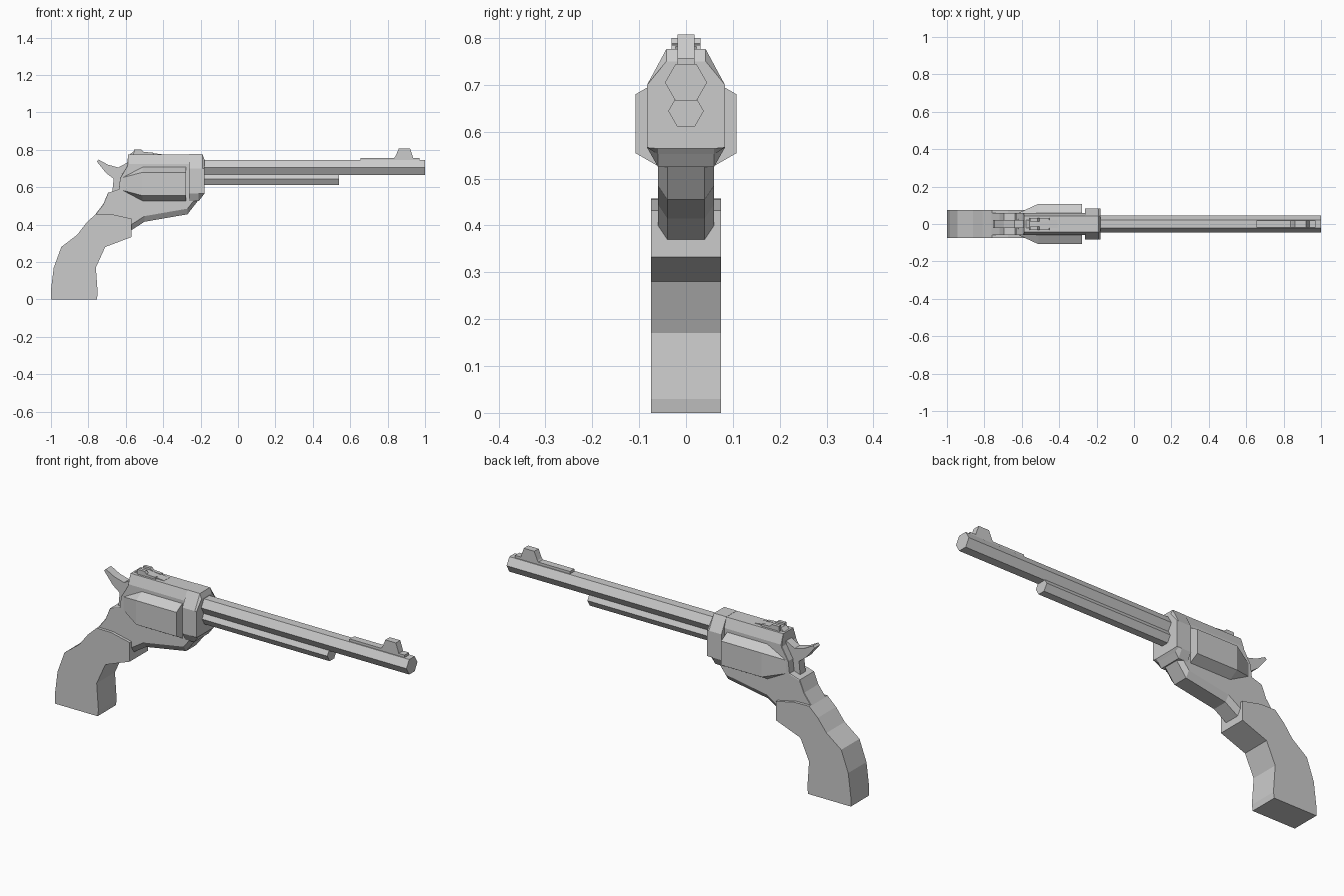
import bpy, bmesh, math

if "Cube" in bpy.data.objects:
    bpy.data.objects.remove(bpy.data.objects["Cube"])


def finish(bm, name):
    bmesh.ops.recalc_face_normals(bm, faces=bm.faces)
    mesh = bpy.data.meshes.new(name)
    bm.to_mesh(mesh)
    bm.free()
    ob = bpy.data.objects.new(name, mesh)
    bpy.context.collection.objects.link(ob)
    return ob


def loft(name, rings):
    """Bridge equal-length rings of 3D points and cap both ends."""
    bm = bmesh.new()
    loops = [[bm.verts.new(p) for p in r] for r in rings]
    n = len(loops[0])
    for a, b in zip(loops, loops[1:]):
        for i in range(n):
            j = (i + 1) % n
            bm.faces.new((a[i], a[j], b[j], b[i]))
    bm.faces.new(loops[0])
    bm.faces.new(loops[-1])
    return finish(bm, name)


def plate(name, outline, y0, y1):
    """Extrude an XZ outline between two y values."""
    return loft(name, [[(x, y, z) for x, z in outline] for y in (y0, y1)])


def section(x, half):
    """Mirror a half cross-section (y, z), listed top to bottom."""
    return [(x, y, z) for y, z in half] + [(x, -y, z) for y, z in reversed(half)]


def hexagon(x, r, z, turn=0.0):
    return [(x, r * math.cos(turn + i * math.pi / 3),
             z + r * math.sin(turn + i * math.pi / 3)) for i in range(6)]


# Grip
plate("grip", [(-1, 0), (-1, .05), (-.985, .17), (-.945, .28), (-.86, .345),
               (-.81, .41), (-.76, .457), (-.675, .455), (-.57, .432),
               (-.57, .333), (-.71, .28), (-.76, .17), (-.75, .03), (-.755, 0)],
      -.075, .075)

# Main frame: x, top z, bottom z, half width of the top
stations = [(-.77, .445, .40, .058), (-.72, .51, .40, .058),
            (-.695, .57, .40, .058), (-.637, .588, .40, .058),
            (-.63, .65, .40, .058), (-.592, .715, .39, .058),
            (-.588, .775, .375, .042), (-.57, .775, .37, .042),
            (-.50, .415 + .36, .415, .042), (-.27, .775, .455, .042),
            (-.20, .775, .545, .042)]
loft("frame", [section(x, [(w, zt), (.06, zt - (.05 if w < .05 else .004)),
                           (.06, zb + .03), (.04, zb)])
               for x, zt, zb, w in stations])

# Wide front block that holds the barrel
loft("front_block", [
    section(x, [(.042, zt), (.083, .70), (.083, .566), (.06, zb)])
    for x, zt, zb in [(-.262, .776, .525), (-.21, .776, .525),
                      (-.19, .776, .552), (-.18, .75, .564)]])

# Six-sided cylinder with a tapered back
loft("cylinder", [hexagon(x, r, .617, math.pi / 6)
                  for x, r in [(-.62, .067), (-.51, .125), (-.278, .125)]])

# Barrel and ejector tube
loft("barrel", [hexagon(x, .045, .705) for x in (-.22, 1)])
loft("ejector_tube", [hexagon(x, .038, .644) for x in (-.22, .54)])

# Front sight
plate("front_sight_base", [(.655, .74), (.655, .757), (.97, .757), (.97, .74)],
      -.018, .018)
plate("front_sight", [(.83, .75), (.842, .765), (.86, .807), (.92, .807),
                      (.937, .757), (.937, .75)], -.018, .018)

# Rear sight wedge and its two side leaves
plate("rear_sight", [(-.585, .77), (-.56, .79), (-.52, .79), (-.41, .776),
                     (-.41, .77)], -.022, .022)
for side in (-1, 1):
    plate("rear_sight_leaf", [(-.56, .77), (-.555, .80), (-.515, .80),
                              (-.505, .788), (-.455, .785), (-.45, .77)],
          side * .014, side * .031)

# Hammer
plate("hammer", [(-.755, .737), (-.745, .747), (-.695, .72), (-.64, .705),
                 (-.585, .735), (-.585, .60), (-.63, .57), (-.672, .575),
                 (-.665, .645), (-.705, .675)], -.022, .022)
